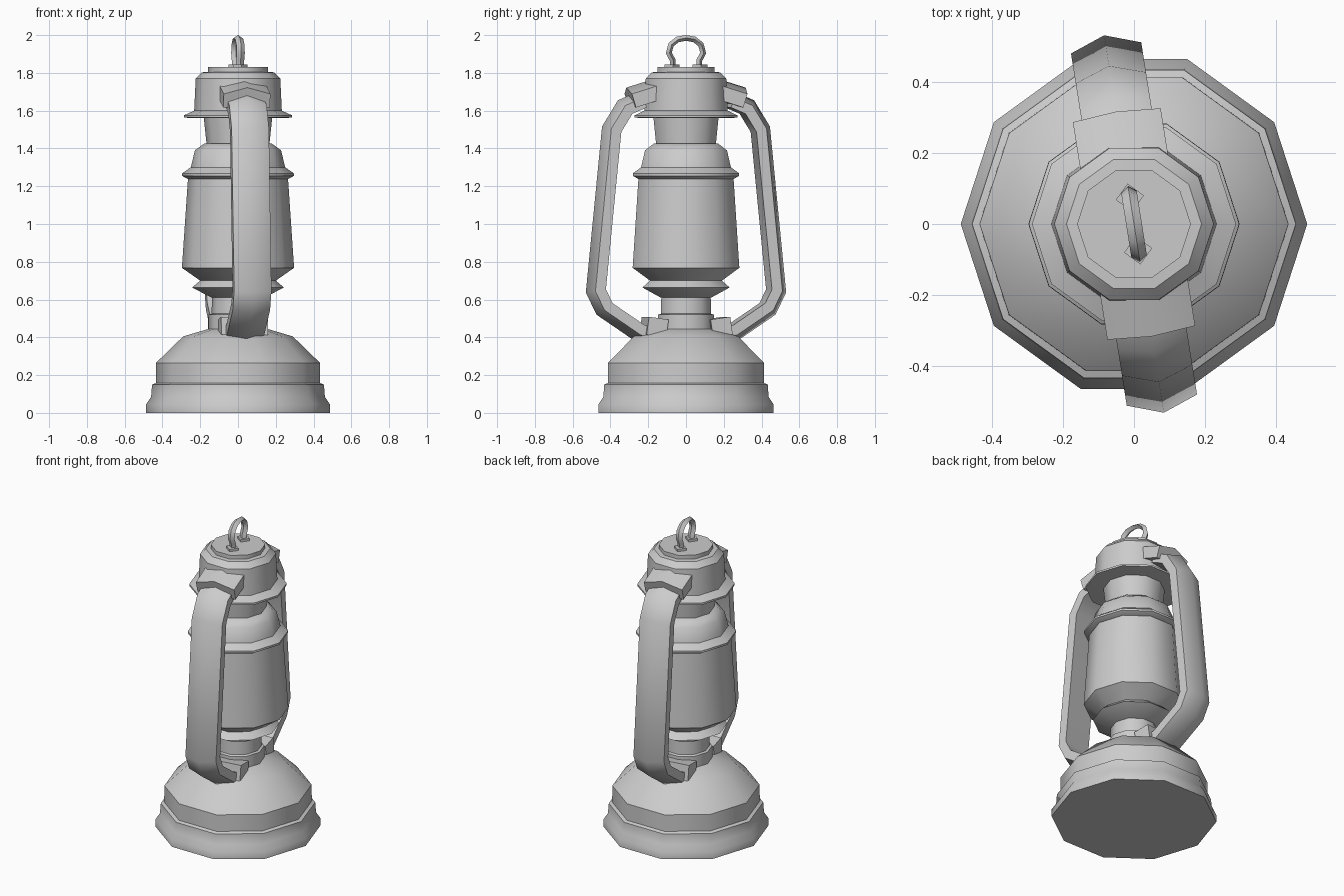
import bpy, math
from mathutils import Matrix, Vector

if "Cube" in bpy.data.objects:
    bpy.data.objects.remove(bpy.data.objects["Cube"])

TURN = math.radians(9)      # handle and ring are turned slightly about z


def make(name, verts, faces, angle=40):
    me = bpy.data.meshes.new(name)
    me.from_pydata(verts, [], faces)
    ob = bpy.data.objects.new(name, me)
    bpy.context.collection.objects.link(ob)
    bpy.ops.object.select_all(action='DESELECT')
    ob.select_set(True)
    bpy.context.view_layer.objects.active = ob
    bpy.ops.object.mode_set(mode='EDIT')
    bpy.ops.mesh.select_all(action='SELECT')
    bpy.ops.mesh.normals_make_consistent(inside=False)
    bpy.ops.object.mode_set(mode='OBJECT')
    bpy.ops.object.shade_smooth_by_angle(angle=math.radians(angle))
    return ob


def loft(name, rings, angle=40):
    """Skin a list of equal closed rings and cap both ends."""
    n = len(rings[0])
    faces = [(i * n + j, i * n + (j + 1) % n, (i + 1) * n + (j + 1) % n, (i + 1) * n + j)
             for i in range(len(rings) - 1) for j in range(n)]
    faces += [tuple(range(n)), tuple(range((len(rings) - 1) * n, len(rings) * n))]
    return make(name, [v for r in rings for v in r], faces, angle)


def lathe(name, profile, sides=10):
    return loft(name, [[(r * math.cos(k * math.tau / sides), r * math.sin(k * math.tau / sides), z)
                        for k in range(sides)] for r, z in profile])


def sweep(name, path, section, turn):
    """Sweep a (width, outward) section along a (y, z) path with mitred bends."""
    pts = [Vector(p) for p in path]
    dirs = [(b - a).normalized() for a, b in zip(pts, pts[1:])]
    rot = Matrix.Rotation(turn, 3, 'Z')
    rings = []
    for i, p in enumerate(pts):
        d0, d1 = dirs[max(i - 1, 0)], dirs[min(i, len(dirs) - 1)]
        d = (d0 + d1).normalized()
        nrm = Vector((-d.y, d.x)) / d.dot(d0)
        rings.append([rot @ Vector((u, p.x + nrm.x * n, p.y + nrm.y * n)) for u, n in section])
    return loft(name, rings)


def ridged(half, side, depth):
    return [(0, 0), (half, -side), (half, -depth), (-half, -depth), (-half, -side)]


# fuel tank base with neck
lathe("tank_base", [(.487, 0), (.487, .045), (.46, .085), (.455, .15), (.435, .158), (.434, .265),
                    (.29, .405), (.155, .445), (.155, .52), (.14, .525), (.137, .63)])
# burner and glass globe
lathe("globe", [(.14, .61), (.243, .664), (.2, .70), (.297, .768), (.265, 1.238)])
# lower collar above the globe
lathe("globe_cap", [(.26, 1.235), (.296, 1.255), (.296, 1.268), (.25, 1.30), (.228, 1.39), (.18, 1.425)])
# chimney and hood
lathe("chimney", [(.165, 1.41), (.182, 1.57)])
lathe("hood", [(.18, 1.56), (.287, 1.563), (.287, 1.575), (.232, 1.60), (.224, 1.77),
               (.19, 1.803), (.16, 1.805), (.16, 1.83)])

# side frame, repeated on front and back
for side, turn in (("back", TURN), ("front", TURN + math.pi)):
    sweep("side_tube_" + side,
          [(.26, 1.70), (.365, 1.655), (.45, 1.516), (.537, .638), (.48, .52), (.27, .378), (.2, .37)],
          ridged(.1, .035, .09), turn)
    sweep("upper_bracket_" + side, [(.15, 1.775), (.32, 1.722)], ridged(.125, .035, .11), turn)
    sweep("lower_bracket_" + side, [(.235, .385), (.13, .37)], ridged(.125, .03, .125), turn)
    # feet of the carrying ring
    rot = Matrix.Rotation(turn, 3, 'Z')
    loft("ring_foot_" + side,
         [[rot @ Vector((.04 * math.cos(k * math.pi / 2), .075 + .04 * math.sin(k * math.pi / 2), z))
           for k in range(4)] for z in (1.825, 1.845)])

# carrying ring on top
half = [(-.07, 1.83), (-.072, 1.868), (-.092, 1.905), (-.08, 1.95), (-.045, 1.977)]
sweep("carry_ring", half + [(0, 1.985)] + [(-y, z) for y, z in reversed(half)],
      [(0, .015), (.022, 0), (0, -.015), (-.022, 0)], TURN)
